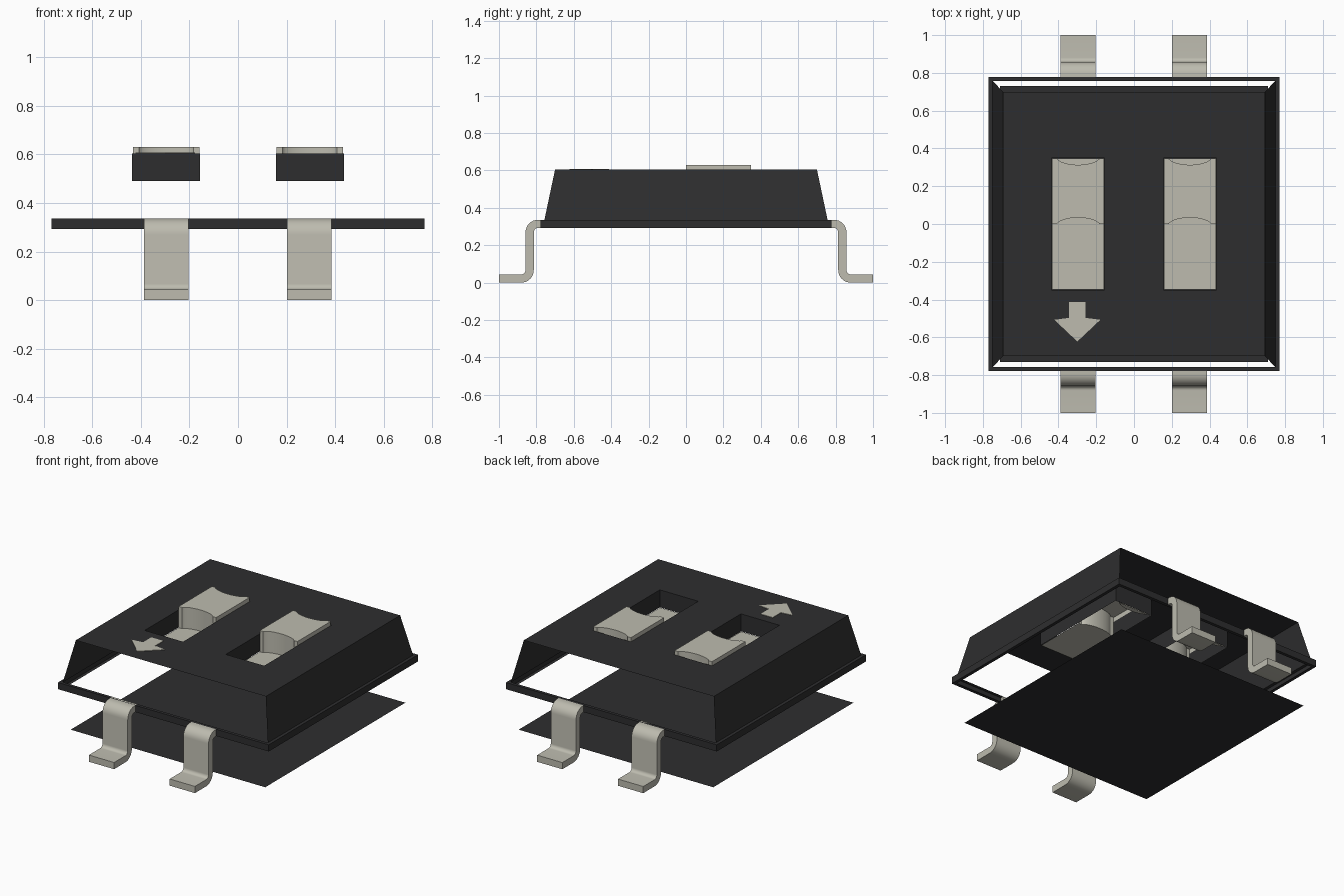
import bpy, bmesh, math

if "Cube" in bpy.data.objects:
    bpy.data.objects.remove(bpy.data.objects["Cube"], do_unlink=True)


def material(name, rgb):
    m = bpy.data.materials.new(name)
    m.use_nodes = True
    m.diffuse_color = (*rgb, 1)
    bsdf = m.node_tree.nodes["Principled BSDF"]
    bsdf.inputs["Base Color"].default_value = (*rgb, 1)
    bsdf.inputs["Roughness"].default_value = 0.6
    return m


BLACK = material("black plastic", (0.027, 0.027, 0.028))
GREY = material("warm grey", (0.51, 0.50, 0.43))


def build(name, faces, mat, smooth=False, recalc=False):
    """Make an object from a list of polygons, welding shared corners."""
    bm = bmesh.new()
    for pts in faces:
        bm.faces.new([bm.verts.new(p) for p in pts])
    bmesh.ops.remove_doubles(bm, verts=bm.verts, dist=0.0005)
    if recalc:
        bmesh.ops.recalc_face_normals(bm, faces=bm.faces)
    me = bpy.data.meshes.new(name)
    bm.to_mesh(me)
    bm.free()
    me.materials.append(mat)
    ob = bpy.data.objects.new(name, me)
    bpy.context.collection.objects.link(ob)
    if smooth:
        bpy.ops.object.select_all(action='DESELECT')
        ob.select_set(True)
        bpy.context.view_layer.objects.active = ob
        bpy.ops.object.shade_smooth_by_angle(angle=math.radians(35))
    return ob


def rect(hx, hy, z):
    return [(-hx, -hy, z), (hx, -hy, z), (hx, hy, z), (-hx, hy, z)]


def band(low, high):
    """Quads joining two matching closed loops."""
    n = len(low)
    return [[low[i], low[(i + 1) % n], high[(i + 1) % n], high[i]] for i in range(n)]


def strip(pts, z0, z1):
    """Vertical wall along an open path of (x, y) points."""
    return [[(*a, z0), (*b, z0), (*b, z1), (*a, z1)] for a, b in zip(pts, pts[1:])]


TOP, WELL, RAISED = 0.605, 0.49, 0.63
SX, HALF_W, HALF_L = 0.296, 0.14, 0.35

# Cover: top plate with two slots
xs = [-0.693, -SX - HALF_W, -SX + HALF_W, SX - HALF_W, SX + HALF_W, 0.693]
ys = [-0.70, -HALF_L, HALF_L, 0.70]
cells = []
for i in range(5):
    for j in range(3):
        if not (i in (1, 3) and j == 1):
            cells.append([(xs[i], ys[j], TOP), (xs[i + 1], ys[j], TOP),
                          (xs[i + 1], ys[j + 1], TOP), (xs[i], ys[j + 1], TOP)])
build("top_plate", cells, BLACK)

# Sloping side walls; the two lead sides are open
slopes = band(rect(0.748, 0.757, 0.335), rect(0.693, 0.70, TOP))
build("right_wall", [slopes[3]], BLACK)
build("left_wall", [slopes[1]], BLACK)

# Rim around the cover
o0, o1 = rect(0.769, 0.778, 0.292), rect(0.769, 0.778, 0.336)
i0, i1 = rect(0.748, 0.757, 0.292), rect(0.748, 0.757, 0.336)
build("rim", band(o0, o1) + band(o1, i1) + band(i0, o0), BLACK)

# Floating base plate
build("base_plate", [rect(0.71, 0.73, 0.022)[::-1]], BLACK)

# Switch wells and sliders
for side, cx in (("right", -SX), ("left", SX)):
    well = [(cx + x, y, z) for x, y, z in rect(HALF_W, HALF_L, WELL)]
    lip = [(x, y, TOP) for x, y, _ in well]
    build(side + "_well", [f[::-1] for f in band(well, lip)], BLACK)

    w, l = HALF_W - 0.003, HALF_L - 0.003
    bow = [(0.112 * math.cos(a), 0.034 * math.sin(a) ** 1.3)
           for a in [math.pi * k / 14 for k in range(15)]]
    front = [(cx - w, 0)] + [(cx - x, d) for x, d in bow] + [(cx + w, 0)]
    back = [(cx + w, l)] + [(cx + x, l - d) for x, d in bow] + [(cx - w, l)]
    faces = [[(*p, RAISED) for p in front + back]]
    faces += strip(front, WELL, RAISED) + strip(back, WELL, RAISED)
    faces += strip([front[-1], back[0]], TOP - 0.005, RAISED)
    faces += strip([back[-1], front[0]], TOP - 0.005, RAISED)
    # Lower step in front, and the sliver behind the rear hollow
    faces.append([(cx - w, -l, WELL), (cx + w, -l, WELL)] + [(*p, WELL) for p in front[::-1]])
    faces.append([(*p, WELL) for p in back[1:-1]])
    build(side + "_slider", faces, GREY, smooth=True)

# Direction arrow
half = [(0.044, -0.412), (0.044, -0.497), (0.122, -0.507), (0, -0.622)]
outline = half + [(-x, y) for x, y in half[-2::-1]]
a0 = [(x - 0.3, y, TOP) for x, y in outline]
a1 = [(x, y, z + 0.003) for x, y, z in a0]
build("arrow_mark", band(a0, a1) + [a1], GREY, recalc=True)


# Bent leads: thick S-shaped strip, swept across its width
def lead_profile(t=0.022, r=0.045, yv=0.836, zt=0.314):
    path = [(0.757, zt, 0.0)]
    steps = [math.pi / 2 * k / 8 for k in range(9)]
    path += [(yv - r + r * math.sin(a), zt - r + r * math.cos(a), a) for a in steps]
    path += [(yv + r - r * math.cos(a), t + r - r * math.sin(a), math.pi / 2 - a) for a in steps]
    path.append((1.0, t, 0.0))
    up = [(y + t * math.sin(a), z + t * math.cos(a)) for y, z, a in path]
    down = [(y - t * math.sin(a), z - t * math.cos(a)) for y, z, a in path]
    return up, down


up, down = lead_profile()
for end, sy in (("front", -1), ("back", 1)):
    for side, cx in (("right", -0.296), ("left", 0.294)):
        x0, x1 = cx - 0.092, cx + 0.092
        loop = up + down[::-1]
        l0 = [(x0, sy * y, z) for y, z in loop]
        l1 = [(x1, sy * y, z) for y, z in loop]
        n = len(up)
        caps = []
        for x in (x0, x1):
            for k in range(n - 1):
                quad = (up[k], up[k + 1], down[k + 1], down[k])
                caps.append([(x, sy * y, z) for y, z in quad])
        build(f"{end}_{side}_lead", band(l0, l1) + caps, GREY, smooth=True, recalc=True)
